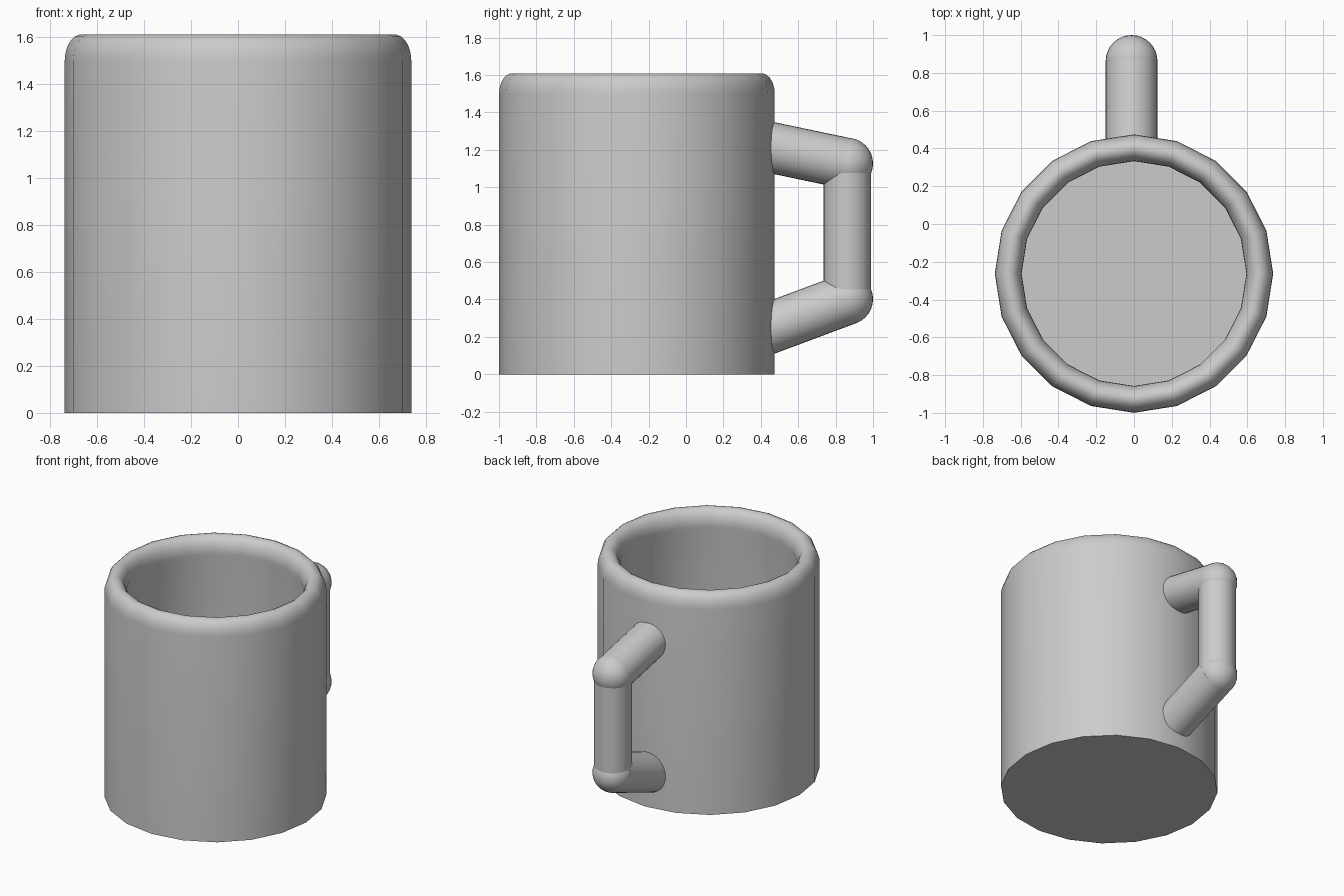
import bpy
import bmesh
import math
from mathutils import Vector

if "Cube" in bpy.data.objects:
    bpy.data.objects.remove(bpy.data.objects["Cube"])

CY = -0.2625          # mug axis in y
SIDES = 20
R_OUT, R_RIM, RIM_W, RIM_H, RIM_Z = 0.737, 0.666, 0.071, 0.11, 1.5
FLOOR_Z = 0.12
HX = -0.013           # handle centre in x


def smooth(obj):
    bpy.ops.object.select_all(action='DESELECT')
    obj.select_set(True)
    bpy.context.view_layer.objects.active = obj
    bpy.ops.object.shade_smooth_by_angle(angle=math.radians(35))


def lathe(name, profile):
    """Revolve a closed (r, z) profile, starting and ending on the axis."""
    bm = bmesh.new()
    rings = []
    for r, z in profile:
        rings.append([bm.verts.new((r * math.sin(2 * math.pi * i / SIDES),
                                    CY + r * math.cos(2 * math.pi * i / SIDES), z))
                      for i in range(SIDES)])
    for a, b in zip(rings, rings[1:]):
        for i in range(SIDES):
            j = (i + 1) % SIDES
            bm.faces.new((a[i], a[j], b[j], b[i]))
    bm.faces.new(rings[0])
    bm.faces.new(rings[-1])
    bmesh.ops.recalc_face_normals(bm, faces=bm.faces)
    mesh = bpy.data.meshes.new(name)
    bm.to_mesh(mesh)
    bm.free()
    obj = bpy.data.objects.new(name, mesh)
    bpy.context.collection.objects.link(obj)
    smooth(obj)


def rod(name, a, b, radius):
    """Cylinder between two (y, z) points."""
    a, b = Vector((HX, *a)), Vector((HX, *b))
    d = b - a
    bpy.ops.mesh.primitive_cylinder_add(vertices=32, radius=radius, depth=d.length,
                                        location=(a + b) / 2,
                                        rotation=d.to_track_quat('Z', 'Y').to_euler())
    obj = bpy.context.object
    obj.name = name
    smooth(obj)


def knuckle(name, p, radius):
    """Sphere at a handle corner."""
    bpy.ops.mesh.primitive_uv_sphere_add(segments=32, ring_count=16, radius=radius,
                                         location=(HX, *p))
    obj = bpy.context.object
    obj.name = name
    smooth(obj)


# mug body: outer wall, rounded rim, inner wall and floor
rim = []
for k in range(13):
    t = math.radians(200 * k / 12)
    rim.append((R_RIM + RIM_W * math.cos(t), RIM_Z + RIM_H * math.sin(t)))
inner = rim[-1][0]
lathe("mug_body", [(R_OUT, 0)] + rim + [(inner, FLOOR_Z)])

# handle: two slanted arms, a grip and rounded corners
top, low = (0.863, 1.127), (0.863, 0.402)
rod("handle_upper_arm", (0.40, 1.224), top, 0.136)
rod("handle_lower_arm", (0.40, 0.229), low, 0.137)
rod("handle_grip", low, top, 0.127)
knuckle("handle_upper_corner", top, 0.137)
knuckle("handle_lower_corner", low, 0.137)
